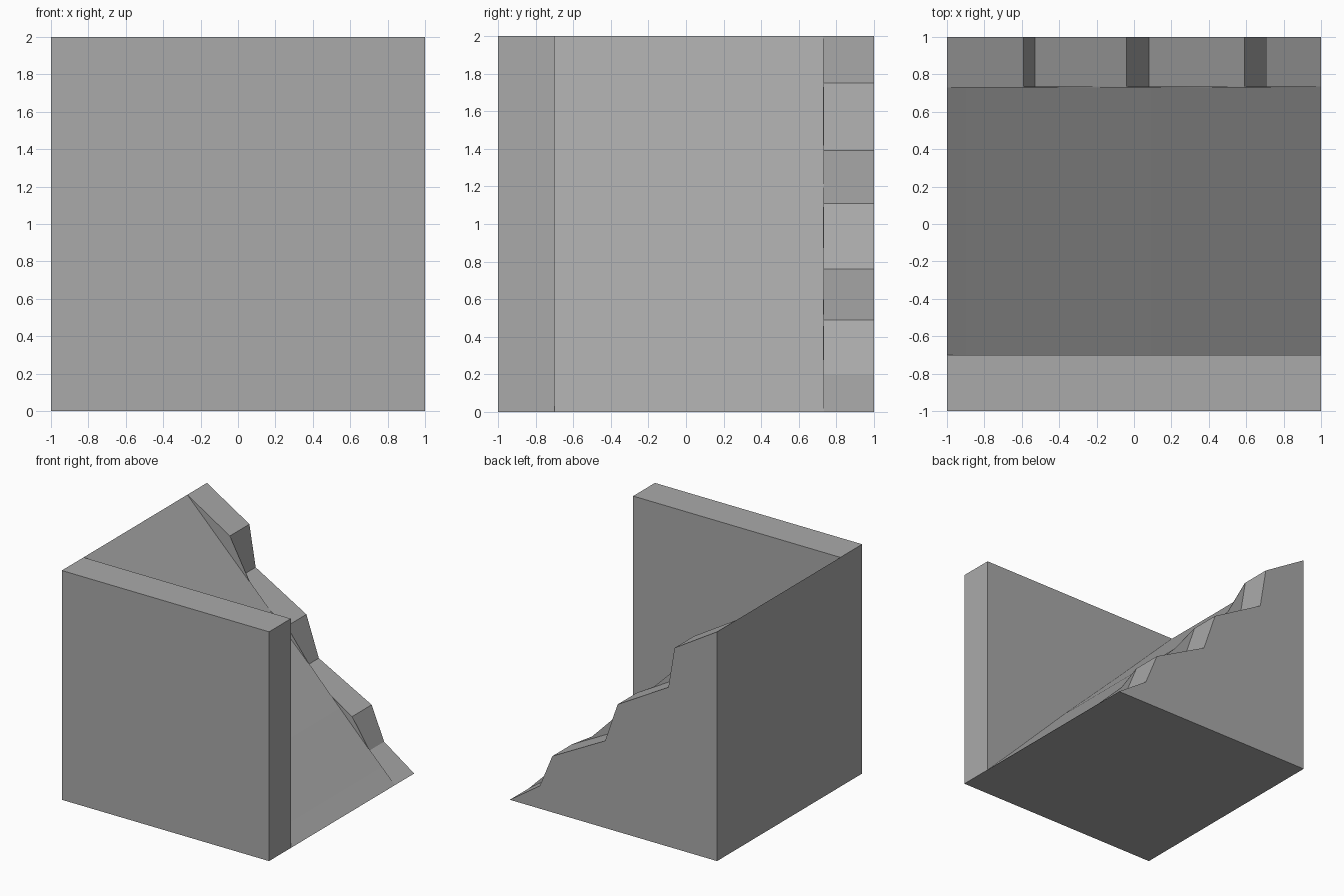
import bpy
import bmesh
from math import radians

cube = bpy.data.objects.get("Cube")
if cube:
    bpy.data.objects.remove(cube, do_unlink=True)

# One plain stone grey for everything
grey = bpy.data.materials.new("stone_grey")
grey.use_nodes = True
colour = (0.4, 0.4, 0.4, 1)
grey.diffuse_color = colour
grey.node_tree.nodes["Principled BSDF"].inputs["Base Color"].default_value = colour


def extrude_profile(name, profile, y_front, y_back):
    """Extrude an (x, z) outline along y into a closed solid."""
    bm = bmesh.new()
    face = bm.faces.new([bm.verts.new((x, y_front, z)) for x, z in profile])
    result = bmesh.ops.extrude_face_region(bm, geom=[face])
    moved = [v for v in result["geom"] if isinstance(v, bmesh.types.BMVert)]
    bmesh.ops.translate(bm, verts=moved, vec=(0, y_back - y_front, 0))
    bmesh.ops.recalc_face_normals(bm, faces=bm.faces)
    mesh = bpy.data.meshes.new(name)
    bm.to_mesh(mesh)
    bm.free()
    mesh.materials.append(grey)
    obj = bpy.data.objects.new(name, mesh)
    bpy.context.collection.objects.link(obj)
    bpy.ops.object.select_all(action="DESELECT")
    obj.select_set(True)
    bpy.context.view_layer.objects.active = obj
    bpy.ops.object.shade_smooth_by_angle(angle=radians(15))
    return obj


def slope_outline(points):
    """Close a descending top line with the tall side and the base."""
    return [(-1, 0), (-1, 2)] + points + [(1, 0)]


# Upright slab across the front
extrude_profile("front_wall", [(-1, 0), (-1, 2), (1, 2), (1, 0)], -1, -0.7)

# Main ramp descending to the side
extrude_profile("ramp", slope_outline([(-0.4, 1.4), (0.17, 0.84), (0.75, 0.25)]), -0.7, 0.73)

# Thin facing where the ramp meets the broken edge
extrude_profile("ramp_end_facing", slope_outline([
    (-0.59, 1.75), (-0.4, 1.4), (-0.21, 1.21),
    (-0.04, 1.11), (0.17, 0.84), (0.38, 0.62),
    (0.59, 0.49), (0.75, 0.25)]), 0.73, 0.735)

# Rugged stepped border along the back
extrude_profile("rugged_edge", slope_outline([
    (-0.59, 1.75), (-0.53, 1.39),
    (-0.04, 1.11), (0.08, 0.76),
    (0.59, 0.49), (0.71, 0.2)]), 0.735, 1)
